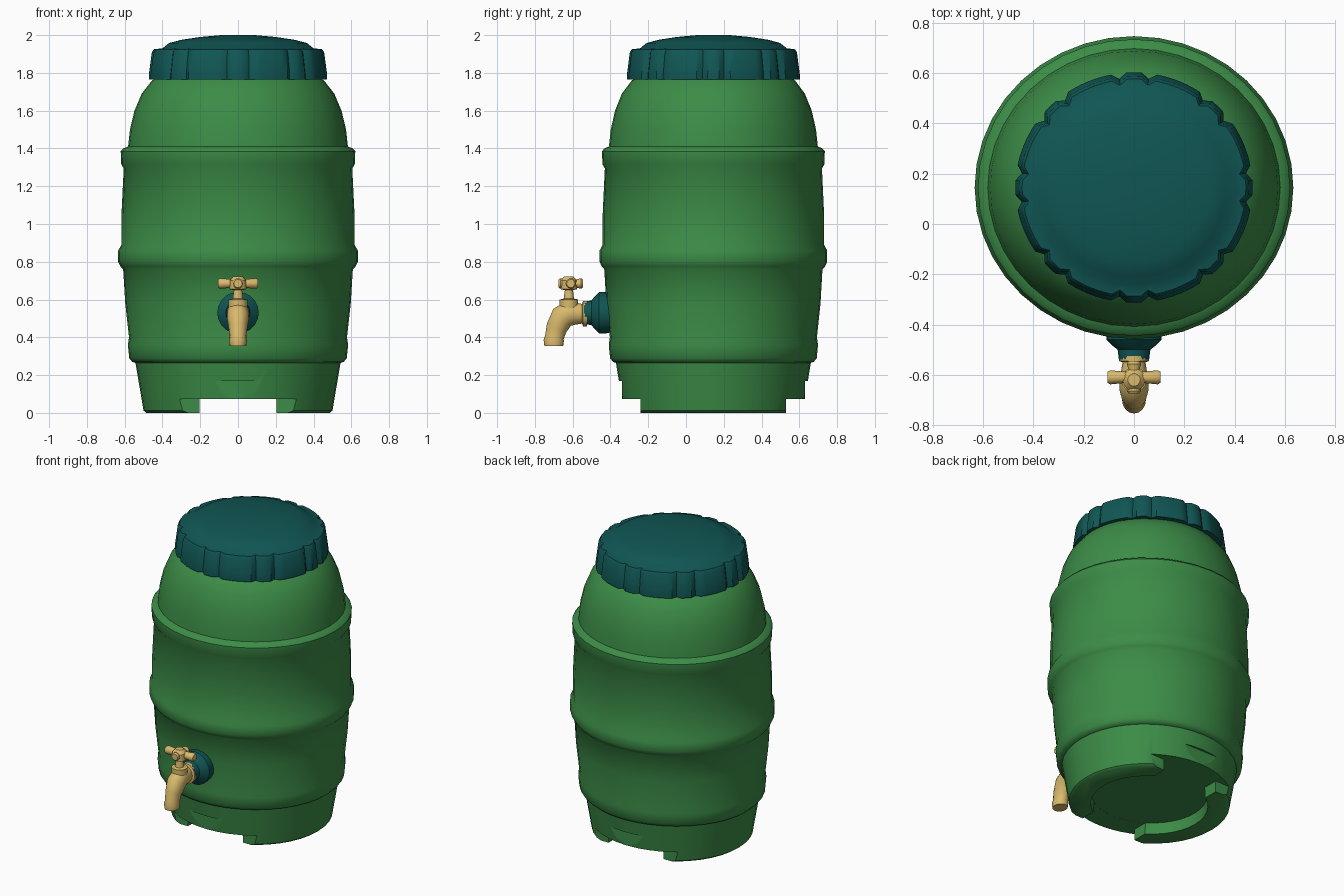
import bpy, bmesh, math
from mathutils import Matrix, Vector

if "Cube" in bpy.data.objects:
    bpy.data.objects.remove(bpy.data.objects["Cube"])

CY = 0.145        # barrel axis in y
TAP_Z = 0.53


def material(name, rgb):
    m = bpy.data.materials.new(name)
    m.diffuse_color = (*rgb, 1)
    m.use_nodes = True
    m.node_tree.nodes["Principled BSDF"].inputs["Base Color"].default_value = m.diffuse_color
    return m


GREEN = material("barrel green", (0.045, 0.262, 0.063))
TEAL = material("dark teal", (0.0050, 0.093, 0.088))
BRASS = material("pale brass", (0.70, 0.49, 0.15))


def finish(bm, name, mat, angle=40):
    bmesh.ops.recalc_face_normals(bm, faces=bm.faces)
    me = bpy.data.meshes.new(name)
    bm.to_mesh(me)
    bm.free()
    ob = bpy.data.objects.new(name, me)
    bpy.context.collection.objects.link(ob)
    me.materials.append(mat)
    smooth(ob, angle)
    return ob


def smooth(ob, angle):
    bpy.ops.object.select_all(action='DESELECT')
    ob.select_set(True)
    bpy.context.view_layer.objects.active = ob
    bpy.ops.object.shade_smooth_by_angle(angle=math.radians(angle))


def skin(rings):
    """Closed tube through a list of vertex rings."""
    bm = bmesh.new()
    vs = [[bm.verts.new(p) for p in ring] for ring in rings]
    n = len(vs[0])
    for a, b in zip(vs, vs[1:]):
        for i in range(n):
            j = (i + 1) % n
            bm.faces.new((a[i], a[j], b[j], b[i]))
    bm.faces.new(vs[0][::-1])
    bm.faces.new(vs[-1])
    return bm


def lathe(profile, segs, matrix, groove=None):
    """Revolve (radius, height) points about z, then place with a matrix."""
    rings = []
    for k, (r, z) in enumerate(profile):
        ring = []
        for i in range(segs):
            a = 2 * math.pi * i / segs
            rr = r - (groove(i, k) if groove else 0)
            ring.append(matrix @ Vector((rr * math.cos(a), rr * math.sin(a), z)))
        rings.append(ring)
    return skin(rings)


def box(lo, hi):
    bm = bmesh.new()
    lo, hi = Vector(lo), Vector(hi)
    bmesh.ops.create_cube(bm, size=1, matrix=Matrix.Translation((lo + hi) / 2)
                          @ Matrix.Diagonal((*(hi - lo), 1)))
    return bm


def cut(ob, bm):
    cutter = finish(bm, "cutter", GREEN)
    mod = ob.modifiers.new("cut", 'BOOLEAN')
    mod.operation = 'DIFFERENCE'
    mod.solver = 'EXACT'
    mod.object = cutter
    bpy.context.view_layer.objects.active = ob
    bpy.ops.object.modifier_apply(modifier=mod.name)
    bpy.data.objects.remove(cutter)


# Barrel body with three hoops and a tapered foot
place = Matrix.Translation((0, CY, 0)) @ Matrix.Diagonal((1, 0.95, 1, 1))
profile = [(0.485, 0), (0.50, 0.012), (0.543, 0.265), (0.56, 0.27), (0.576, 0.29),
           (0.583, 0.36), (0.577, 0.40), (0.597, 0.58), (0.608, 0.76),
           (0.622, 0.775), (0.634, 0.80), (0.634, 0.86), (0.617, 0.89),
           (0.617, 1.05), (0.605, 1.295), (0.618, 1.315), (0.621, 1.385),
           (0.608, 1.40), (0.582, 1.41), (0.572, 1.50), (0.548, 1.60),
           (0.510, 1.69), (0.455, 1.76), (0.40, 1.79)]
body = finish(lathe(profile, 40, place), "barrel_body", GREEN)

# Hollow underside, open passage and front and back foot notches
cut(body, lathe([(0.37, -0.1), (0.36, 0.075)], 40, place))
cut(body, box((-0.205, -1, -0.1), (0.205, 1, 0.0745)))
for s in (-1, 1):
    near, far = CY + s * 0.385, CY + s * 0.9
    cut(body, box((-0.31, min(near, far), -0.1), (0.31, max(near, far), 0.074)))
    near = CY + s * 0.485
    cut(body, box((-0.28, min(near, far), -0.1), (0.28, max(near, far), 0.17)))
smooth(body, 40)


# Screw lid with paired grip grooves
def grip(i, k):
    return 0.022 if i % 12 in (2, 10) and 1 <= k <= 4 else 0


lid_place = Matrix.Translation((0, CY, 0)) @ Matrix.Diagonal((1, 0.97, 1, 1))
lid_profile = [(0.44, 1.765), (0.472, 1.765), (0.472, 1.79), (0.456, 1.91),
               (0.445, 1.925), (0.40, 1.93), (0.365, 1.958), (0.30, 1.975),
               (0.20, 1.99), (0.09, 2.0)]
finish(lathe(lid_profile, 96, lid_place, grip), "lid", TEAL)

# Tap collar, pointing forward
forward = Matrix.Translation((0, 0, TAP_Z)) @ Matrix.Rotation(math.pi / 2, 4, 'X')
collar = [(0.10, 0.38), (0.11, 0.43), (0.11, 0.46), (0.085, 0.485),
          (0.065, 0.50), (0.06, 0.54)]
finish(lathe(collar, 20, forward), "tap_collar", TEAL)

# Tap nut and bent spout: (y, z, radius, heading below horizontal)
path = [(-0.525, 0.525, 0.068, 0), (-0.545, 0.525, 0.068, 0), (-0.55, 0.525, 0.052, 0),
        (-0.585, 0.525, 0.058, 0), (-0.625, 0.525, 0.066, 12), (-0.66, 0.50, 0.066, 40),
        (-0.685, 0.45, 0.056, 65), (-0.697, 0.40, 0.05, 78), (-0.70, 0.385, 0.054, 88),
        (-0.70, 0.355, 0.05, 90)]
rings = []
for y, z, r, deg in path:
    t = math.radians(deg)
    up = Vector((0, -math.sin(t), math.cos(t)))
    rings.append([Vector((0.88 * r * math.cos(a), y, z)) + up * r * math.sin(a)
                  for a in (2 * math.pi * i / 16 for i in range(16))])
finish(skin(rings), "tap_spout", BRASS)

# Valve stem
stem_place = Matrix.Translation((0, -0.62, 0))
stem = [(0.05, 0.55), (0.05, 0.60), (0.028, 0.605), (0.022, 0.65),
        (0.045, 0.655), (0.045, 0.70), (0.025, 0.722)]
finish(lathe(stem, 14, stem_place), "tap_stem", BRASS)


# Cross handle: flared bars through the hub
def handle_bar(name, half, turn):
    m = (Matrix.Translation((0, -0.61, 0.685)) @ Matrix.Rotation(turn, 4, 'Z')
         @ Matrix.Rotation(math.pi / 2, 4, 'Y'))
    prof = [(0.022, -half), (0.028, -half + 0.01), (0.022, -0.03),
            (0.022, 0.03), (0.028, half - 0.01), (0.022, half)]
    finish(lathe(prof, 12, m), name, BRASS)


handle_bar("tap_handle_wide", 0.105, 0)
handle_bar("tap_handle_short", 0.064, math.pi / 2)
